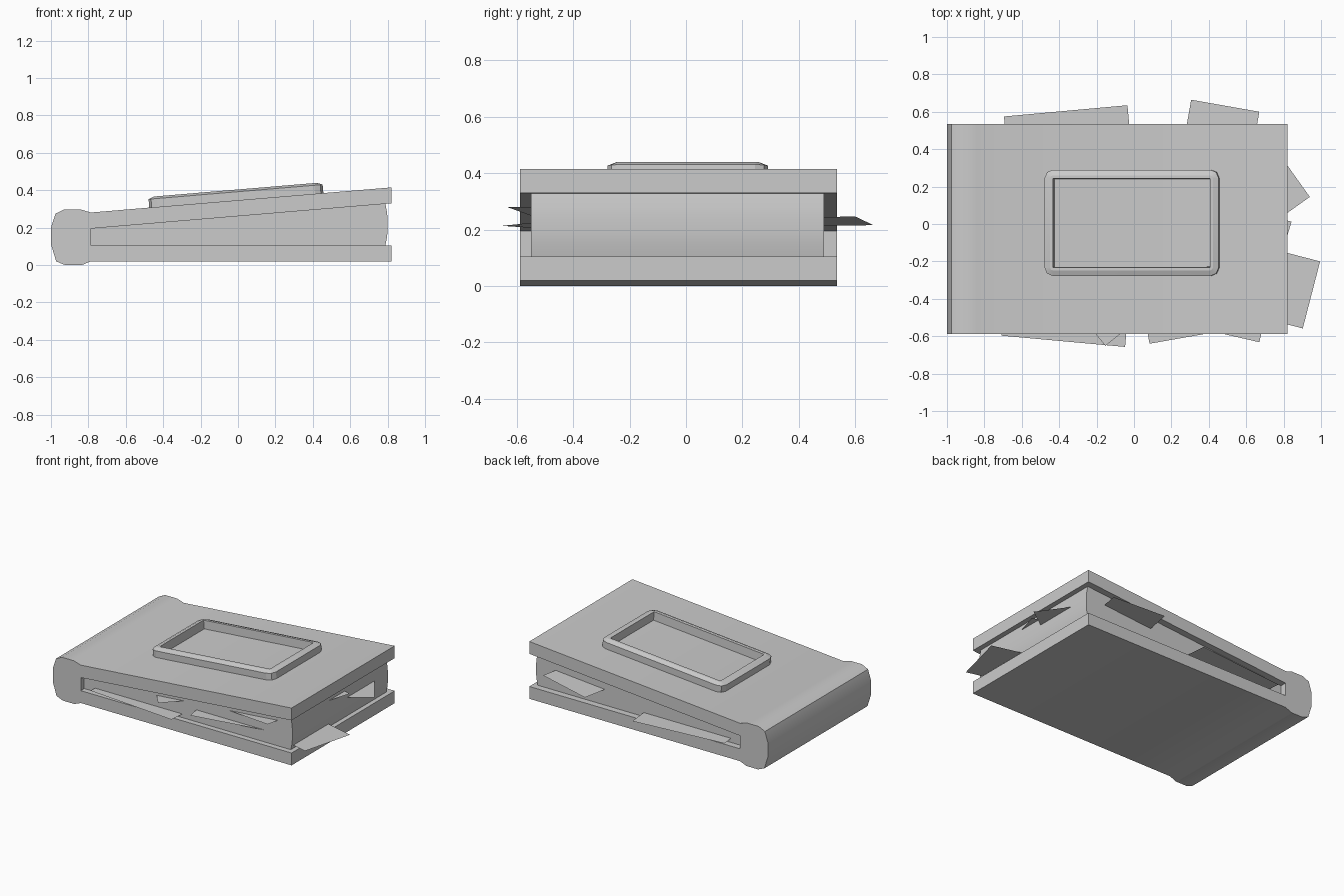
import bpy, bmesh, math
from math import radians, cos, sin

if "Cube" in bpy.data.objects:
    bpy.data.objects.remove(bpy.data.objects["Cube"])

SLOPE = 0.135 / 1.61          # rise of the top cover board


def make(name, verts, faces, smooth=None):
    me = bpy.data.meshes.new(name)
    me.from_pydata(verts, [], faces)
    bm = bmesh.new()
    bm.from_mesh(me)
    if smooth:
        bmesh.ops.remove_doubles(bm, verts=bm.verts, dist=1e-4)
        bmesh.ops.recalc_face_normals(bm, faces=bm.faces)
    bm.to_mesh(me)
    bm.free()
    ob = bpy.data.objects.new(name, me)
    bpy.context.collection.objects.link(ob)
    if smooth:
        bpy.ops.object.select_all(action='DESELECT')
        ob.select_set(True)
        bpy.context.view_layer.objects.active = ob
        bpy.ops.object.shade_smooth_by_angle(angle=radians(smooth))
    return ob


def extrude_y(name, profile, y0, y1, smooth):
    """Prism of an xz profile between two y positions."""
    n = len(profile)
    verts = [(x, y, z) for y in (y0, y1) for x, z in profile]
    faces = [(i, (i + 1) % n, n + (i + 1) % n, n + i) for i in range(n)]
    faces += [tuple(range(n)), tuple(reversed(range(n, 2 * n)))]
    return make(name, verts, faces, smooth)


# Cover: two boards joined by a bulging spine, as one C-shaped section
cover = [(0.82, 0.02), (-0.787, 0.02), (-0.835, 0.0), (-0.925, 0.0),
         (-0.972, 0.02), (-1.0, 0.11), (-1.0, 0.20), (-0.976, 0.275),
         (-0.93, 0.297), (-0.84, 0.297), (-0.787, 0.281), (0.82, 0.415),
         (0.82, 0.33), (-0.787, 0.195), (-0.787, 0.105), (0.82, 0.105)]
extrude_y("cover", cover, -0.588, 0.535, 40)

# Page block: wedge with a slightly rounded fore edge
pages = [(-0.79, 0.105), (0.788, 0.105), (0.797, 0.15), (0.80, 0.19),
         (0.80, 0.24), (0.797, 0.28), (0.788, 0.328), (-0.79, 0.195)]
extrude_y("page_block", pages, -0.55, 0.49, 30)


# Raised frame on the top cover: section swept round a rounded rectangle
def rounded_rect(hx, hy, r, z, seg=2):
    pts = []
    for k, (sx, sy) in enumerate(((1, 1), (-1, 1), (-1, -1), (1, -1))):
        for s in range(seg + 1):
            a = radians(90 * (k + s / seg))
            pts.append((sx * (hx - r) + r * cos(a), sy * (hy - r) + r * sin(a), z))
    return pts


section = [(0, -0.01), (0, 0.045), (0.03, 0.057), (0.046, 0.057), (0.05, -0.01)]
rings = [rounded_rect(0.467 - d, 0.284 - d, max(0.045 - d, 0.001), z) for d, z in section]
n = len(rings[0])
faces = []
for j in range(len(rings)):
    k = (j + 1) % len(rings)
    faces += [(j * n + i, j * n + (i + 1) % n, k * n + (i + 1) % n, k * n + i) for i in range(n)]
frame = make("cover_frame", [v for r in rings for v in r], faces, 20)
frame.location = (-0.009, 0.006, 0.281 + 0.778 * SLOPE)
frame.rotation_euler.y = -math.atan(SLOPE)


# Loose sheets: thin single planes given by one outer corner and two edge lengths
def sheet(name, corner, angle, length, width, z, slope=0.0):
    cx, cy = corner
    a = radians(angle)
    u = (cos(a) * length, sin(a) * length)
    v = (-sin(a) * width, cos(a) * width)
    verts = []
    for s, t in ((0, 0), (1, 0), (1, 1), (0, 1)):
        dx, dy = s * u[0] + t * v[0], s * u[1] + t * v[1]
        verts.append((cx + dx, cy + dy, z + slope * dx))
    make(name, verts, [(0, 1, 2, 3)])


# sheets past the fore edge
sheet("loose_sheet_fore_low", (0.995, -0.20), 165.5, 0.45, 0.37, 0.13)
sheet("loose_sheet_fore_mid", (0.94, 0.145), 125.5, 0.35, 0.30, 0.241)
sheet("loose_sheet_fore_top", (0.842, 0.012), 163.5, 0.30, 0.185, 0.291, 0.01)
# sheets past the back edge
sheet("loose_sheet_back_low", (-0.035, 0.635), 185.2, 0.663, 0.45, 0.133)
sheet("loose_sheet_back_high", (0.67, 0.60), 170, 0.37, 0.40, 0.246, SLOPE)
# sheets past the front edge
sheet("loose_sheet_front_low", (-0.708, -0.597), -5.2, 0.663, 0.45, 0.13)
sheet("loose_sheet_front_corner", (-0.153, -0.652), 39, 0.40, 0.35, 0.213, SLOPE)
sheet("loose_sheet_front_mid", (0.083, -0.64), 10, 0.60, 0.35, 0.187)
sheet("loose_sheet_front_high", (0.67, -0.632), 77, 0.30, 0.42, 0.279, SLOPE)
